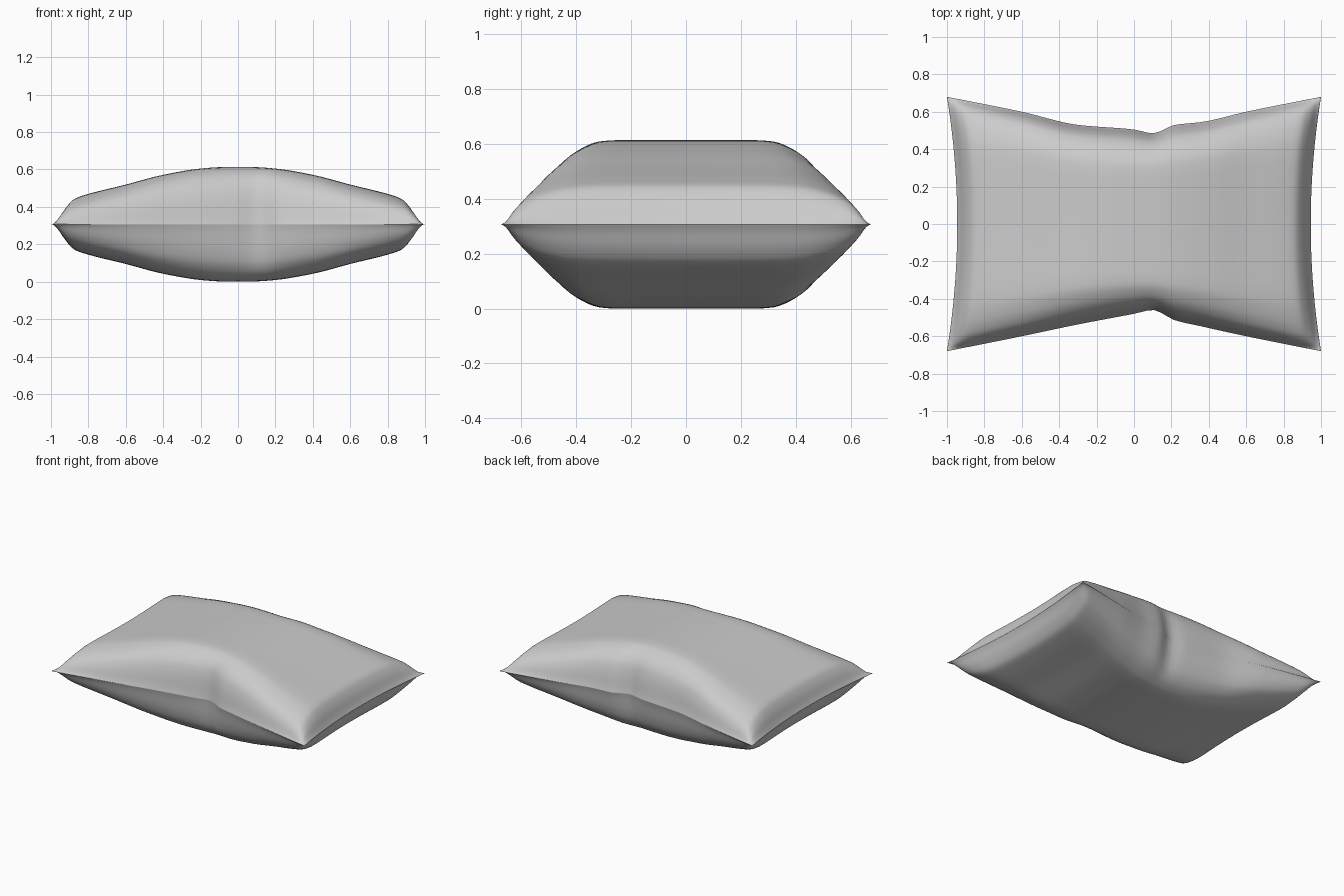
import bpy, bmesh, math

if "Cube" in bpy.data.objects:
    bpy.data.objects.remove(bpy.data.objects["Cube"])

H = 0.307          # half thickness, also the seam height
NU, NV = 88, 64    # grid resolution


def curve(pts, x):
    """Smooth interpolation through (x, value) points with limited slopes."""
    n = len(pts)
    d = [(pts[i + 1][1] - pts[i][1]) / (pts[i + 1][0] - pts[i][0]) for i in range(n - 1)]

    def slope(i):
        if i == 0 or i == n - 1:
            return d[0] if i == 0 else d[-1]
        a, b = d[i - 1], d[i]
        return 0 if a * b <= 0 else 2 * a * b / (a + b)

    i = 0
    while i < n - 2 and x > pts[i + 1][0]:
        i += 1
    w = pts[i + 1][0] - pts[i][0]
    t = (x - pts[i][0]) / w
    return ((2*t**3 - 3*t**2 + 1) * pts[i][1] + (t**3 - 2*t**2 + t) * w * slope(i)
            + (3*t**2 - 2*t**3) * pts[i + 1][1] + (t**3 - t**2) * w * slope(i + 1))


# Puffiness along the length and across the width
LENGTH = [(0, 1), (.1, .995), (.21, .97), (.42, .86), (.63, .69), (.85, .52),
          (.91, .45), (.955, .28), (.985, .08), (1, 0)]
WIDTH = [(0, 1), (.5, 1), (.63, .985), (.77, .89), (.89, .69), (.95, .42), (.985, .10), (1, 0)]
# Seam outlines of the long edges, with a pinch right of the middle
FRONT = [(-1, .68), (-.6, .60), (-.3, .537), (0, .48), (.1, .46), (.22, .515),
         (.35, .545), (.6, .60), (1, .68)]
BACK = [(-1, .68), (-.6, .60), (-.3, .53), (0, .505), (.1, .485), (.22, .53),
        (.36, .545), (.6, .60), (1, .68)]
SMOOTH = [(-1, .68), (-.6, .60), (-.3, .535), (0, .505), (.3, .535), (.6, .60), (1, .68)]


def point(i, j, side):
    u = math.sin((2 * i / NU - 1) * math.pi / 2)
    v = math.sin((2 * j / NV - 1) * math.pi / 2)
    x = u * (.945 + .055 * v * v)
    base = curve(SMOOTH, u)
    edge = curve(FRONT if v < 0 else BACK, u)
    y = v * (base + (edge - base) * v**4)
    h = H * curve(LENGTH, abs(u)) * curve(WIDTH, abs(v)) * (1 - .3 * u**4 * v**4)
    return x, y, H + side * h


# Pillow: two puffed panels sharing one seam
bm = bmesh.new()
seam = {}
for side in (1, -1):
    grid = {}
    for i in range(NU + 1):
        for j in range(NV + 1):
            if i in (0, NU) or j in (0, NV):
                if (i, j) not in seam:
                    seam[i, j] = bm.verts.new(point(i, j, 0))
                grid[i, j] = seam[i, j]
            else:
                grid[i, j] = bm.verts.new(point(i, j, side))
    for i in range(NU):
        for j in range(NV):
            quad = [grid[i, j], grid[i + 1, j], grid[i + 1, j + 1], grid[i, j + 1]]
            # a corner quad is split so the two panels never share all four edges
            bm.faces.new(quad if side > 0 else quad[::-1])

mesh = bpy.data.meshes.new("pillow")
bm.to_mesh(mesh)
bm.free()
pillow = bpy.data.objects.new("pillow", mesh)
bpy.context.collection.objects.link(pillow)
for p in mesh.polygons:
    p.use_smooth = True
